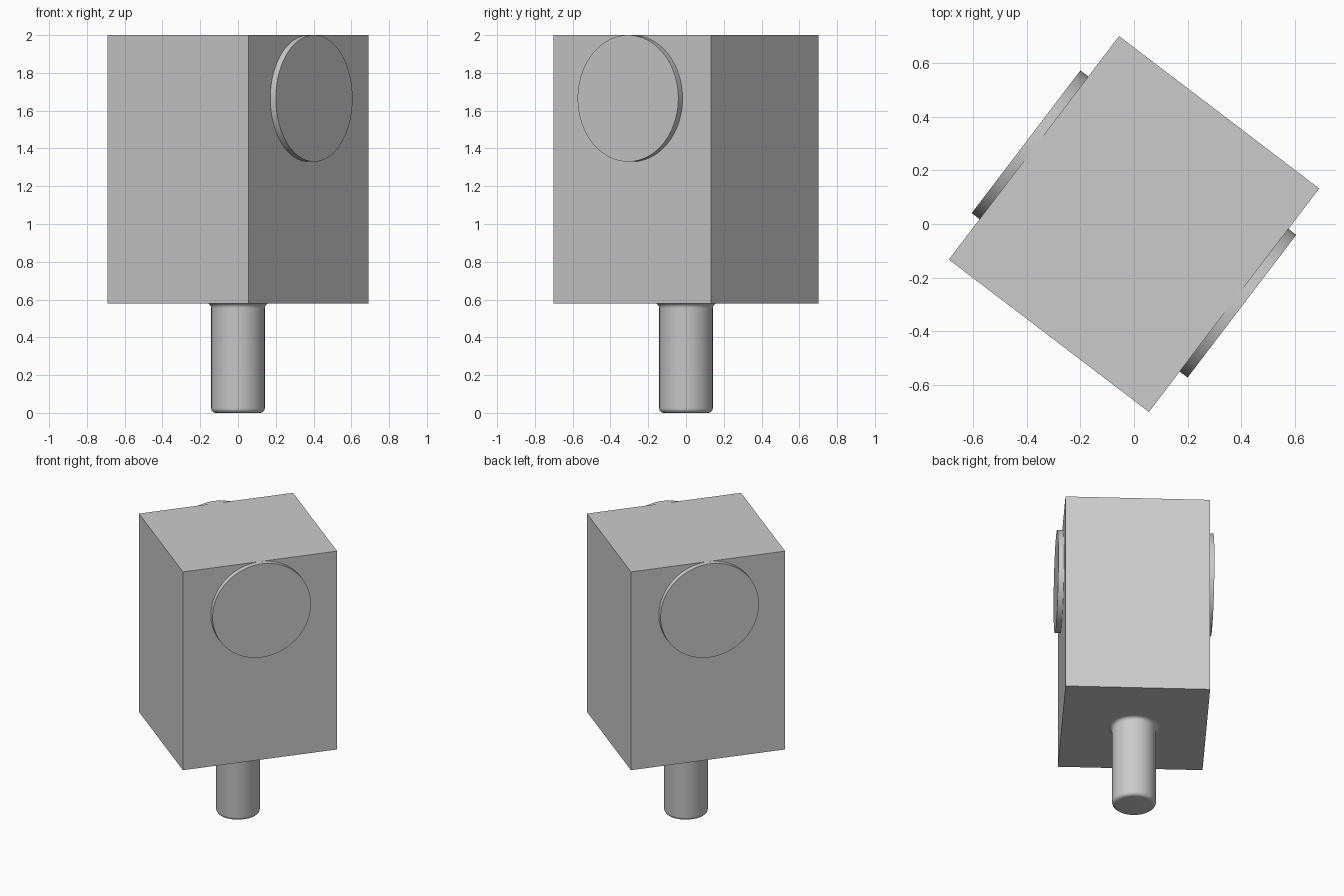
import bpy, bmesh, math
from mathutils import Matrix

cube = bpy.data.objects.get("Cube")
if cube:
    bpy.data.objects.remove(cube, do_unlink=True)

grey = bpy.data.materials.new("plain grey")
grey.use_nodes = True
colour = (0.6, 0.6, 0.6, 1)
grey.diffuse_color = colour
grey.node_tree.nodes["Principled BSDF"].inputs["Base Color"].default_value = colour

TURN = Matrix.Rotation(math.radians(-37.3), 4, 'Z')
WIDTH, DEPTH, BOTTOM, TOP = 0.94, 1.05, 0.58, 2.0
DISC_R, DISC_OUT = 0.335, 0.037


def finish(name, bm, smooth=False):
    bmesh.ops.recalc_face_normals(bm, faces=bm.faces)
    mesh = bpy.data.meshes.new(name)
    bm.to_mesh(mesh)
    bm.free()
    mesh.materials.append(grey)
    obj = bpy.data.objects.new(name, mesh)
    bpy.context.collection.objects.link(obj)
    if smooth:
        bpy.ops.object.select_all(action='DESELECT')
        obj.select_set(True)
        bpy.context.view_layer.objects.active = obj
        bpy.ops.object.shade_smooth_by_angle(angle=math.radians(35))
    return obj


# Rectangular body, turned about the vertical axis
bm = bmesh.new()
bmesh.ops.create_cube(bm, size=1, matrix=TURN
                      @ Matrix.Translation((0, 0, (BOTTOM + TOP) / 2))
                      @ Matrix.Diagonal((WIDTH, DEPTH, TOP - BOTTOM, 1)))
finish("body", bm)

# Round raised discs on two opposite sides, touching the top edge
for name, side in (("front_disc", 1), ("back_disc", -1)):
    bm = bmesh.new()
    place = (TURN @ Matrix.Translation((side * (WIDTH + DISC_OUT) / 2, 0, TOP - DISC_R))
             @ Matrix.Rotation(math.pi / 2, 4, 'Y'))
    bmesh.ops.create_cone(bm, cap_ends=True, segments=96, radius1=DISC_R,
                          radius2=DISC_R, depth=DISC_OUT, matrix=place)
    finish(name, bm, True)

# Stem: rounded foot and a flared fillet where it meets the body
STEM_R, FILLET = 0.142, 0.025
arc = [math.radians(a) for a in range(0, 91, 15)]
profile = [(0, 0)]
profile += [(STEM_R - FILLET + FILLET * math.sin(a), FILLET - FILLET * math.cos(a)) for a in arc]
profile += [(STEM_R + FILLET - FILLET * math.cos(a), BOTTOM - FILLET + FILLET * math.sin(a))
            for a in arc]
bm = bmesh.new()
verts = [bm.verts.new((r, 0, z)) for r, z in profile]
edges = [bm.edges.new(pair) for pair in zip(verts, verts[1:])]
bmesh.ops.spin(bm, geom=verts + edges, cent=(0, 0, 0), axis=(0, 0, 1),
               angle=math.tau, steps=64, use_duplicate=False)
bmesh.ops.remove_doubles(bm, verts=bm.verts, dist=1e-5)
finish("stem", bm, True)
